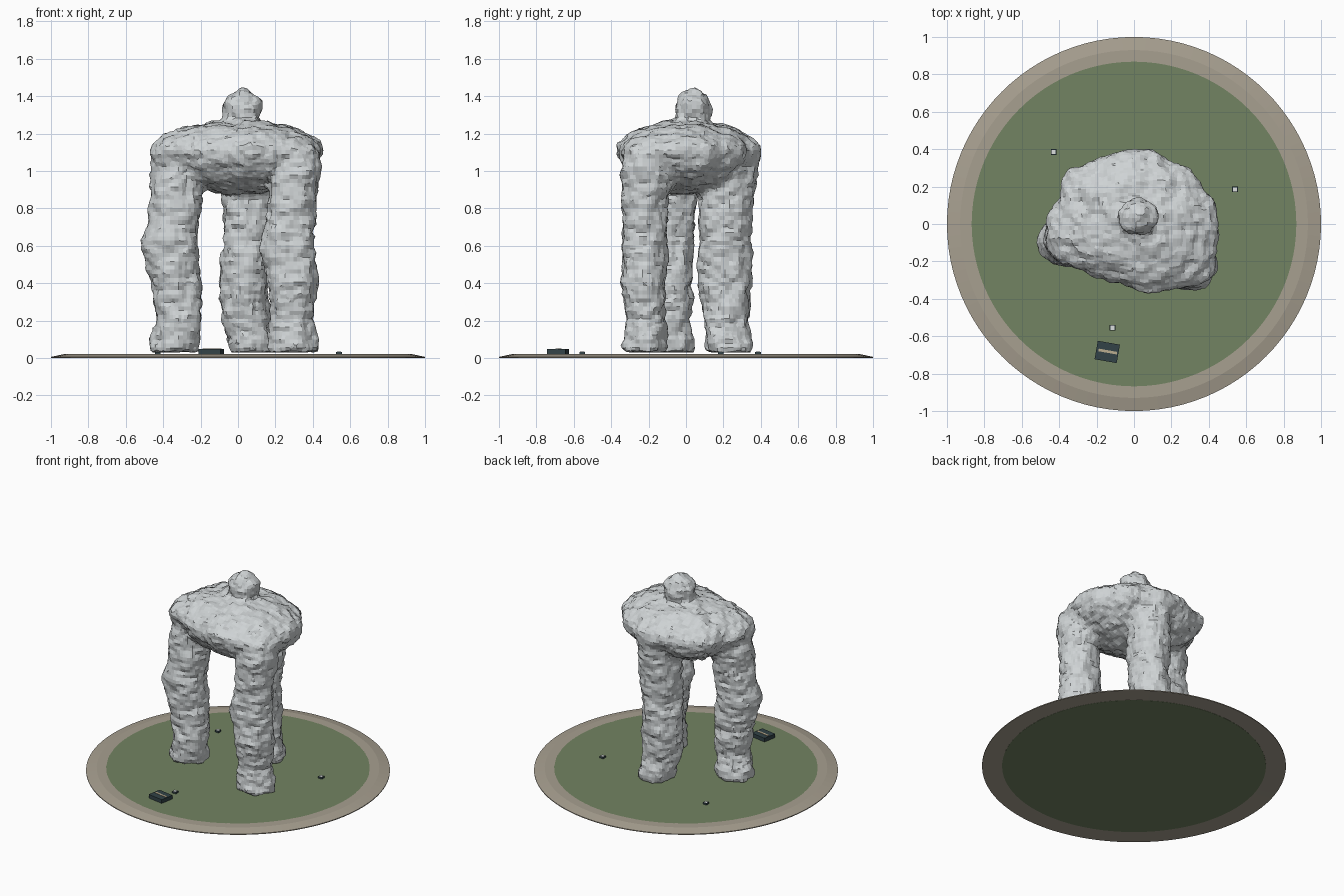
import bpy, bmesh, math
from mathutils import Vector, Matrix, noise

if "Cube" in bpy.data.objects:
    bpy.data.objects.remove(bpy.data.objects["Cube"])


def material(name, rgb):
    m = bpy.data.materials.new(name)
    m.diffuse_color = (*rgb, 1)
    m.use_nodes = True
    m.node_tree.nodes["Principled BSDF"].inputs["Base Color"].default_value = m.diffuse_color
    return m


ROCK = material("pale stone", (0.62, 0.65, 0.66))
GRASS = material("grass green", (0.17, 0.23, 0.122))
TAN = material("tan gravel", (0.39, 0.35, 0.28))
DARK = material("dark slate", (0.032, 0.055, 0.063))
LIGHT = material("pale glass", (0.72, 0.74, 0.74))
GOLD = material("plaque tan", (0.5, 0.42, 0.28))


def finish(name, bm, mat):
    bmesh.ops.recalc_face_normals(bm, faces=bm.faces)
    me = bpy.data.meshes.new(name)
    bm.to_mesh(me)
    bm.free()
    me.materials.append(mat)
    ob = bpy.data.objects.new(name, me)
    bpy.context.collection.objects.link(ob)
    return ob


def loft(bm, rings, cap=True):
    """Skin a list of rings (each a list of points)."""
    vs = [[bm.verts.new(p) for p in r] for r in rings]
    n = len(vs[0])
    for a, b in zip(vs, vs[1:]):
        for i in range(n):
            j = (i + 1) % n
            bm.faces.new((a[i], a[j], b[j], b[i]))
    if cap:
        bm.faces.new(vs[0][::-1])
        bm.faces.new(vs[-1])
    return vs


def circle(x, y, z, rx, ry=None, n=24):
    ry = ry or rx
    return [(x + rx * math.cos(2 * math.pi * i / n),
             y + ry * math.sin(2 * math.pi * i / n), z) for i in range(n)]


def box(name, x, y, z0, z1, sx, sy, mat, turn=0):
    bm = bmesh.new()
    bmesh.ops.create_cube(bm, size=1, matrix=Matrix.Translation((x, y, (z0 + z1) / 2))
                          @ Matrix.Rotation(turn, 4, 'Z')
                          @ Matrix.Diagonal((sx, sy, z1 - z0, 1)))
    return finish(name, bm, mat)


# ground disc and bevelled rim
bm = bmesh.new()
loft(bm, [circle(0, 0, z, 0.868, n=96) for z in (0.001, 0.021)])
finish("lawn", bm, GRASS)
bm = bmesh.new()
prof = [(0.866, 0.002), (0.866, 0.021), (0.93, 0.021), (1.0, 0.006), (1.0, 0.0), (0.866, 0.002)]
loft(bm, [circle(0, 0, z, r, n=96) for r, z in prof], cap=False)
bmesh.ops.remove_doubles(bm, verts=bm.verts, dist=1e-5)
finish("gravel_rim", bm, TAN)

# rough stone figure: three legs, slab body, knob head, fused by remeshing
bm = bmesh.new()
LEGS = [  # (z, x, y, rx, ry)
    [(0.03, -.34, -.08, .138, .12), (.1, -.335, -.08, .132, .115), (.2, -.315, -.09, .115, .11),
     (.4, -.33, -.085, .138, .12), (.6, -.365, -.09, .142, .13), (.8, -.335, -.08, .135, .13),
     (1.0, -.32, -.06, .14, .14), (1.12, -.3, -.05, .14, .14)],
    [(0.03, .30, -.22, .13, .113), (.1, .30, -.22, .127, .11), (.2, .285, -.215, .115, .1),
     (.4, .295, -.23, .125, .115), (.6, .262, -.225, .15, .12), (.8, .285, -.22, .125, .12),
     (1.0, .305, -.21, .135, .14), (1.12, .3, -.19, .13, .14)],
    [(0.03, .08, .23, .12, .122), (.1, .065, .23, .12, .12), (.2, .04, .215, .125, .12),
     (.4, .03, .21, .13, .14), (.6, .05, .205, .125, .14), (.8, .05, .21, .13, .145),
     (1.0, .06, .23, .14, .15), (1.12, .06, .22, .14, .15)],
]
for leg in LEGS:
    loft(bm, [circle(x, y, z, rx, ry) for z, x, y, rx, ry in leg])
outline = [(.46, -.04), (.45, .1), (.31, .28), (.08, .40), (-.1, .38), (-.37, .29), (-.40, .15),
           (-.46, .04), (-.48, -.08), (-.43, -.18), (-.2, -.29), (.08, -.37), (.33, -.33), (.43, -.2)]
layers = [(.885, .28), (.92, .52), (.97, .76), (1.03, .92), (1.09, 1), (1.14, .97),
          (1.19, .83), (1.23, .6), (1.255, .35), (1.265, .15)]
loft(bm, [[(x * s, y * s + .015 * (1 - s), z) for x, y in outline] for z, s in layers])
head = [(1.2, .08), (1.27, .085), (1.31, .1), (1.35, .1), (1.39, .08), (1.42, .045), (1.432, .015)]
loft(bm, [circle(.025, .04, z, r) for z, r in head])
stone = finish("stone_figure", bm, ROCK)
mod = stone.modifiers.new("fuse", 'REMESH')
mod.mode = 'VOXEL'
mod.voxel_size = 0.022
fused = bpy.data.meshes.new_from_object(
    stone.evaluated_get(bpy.context.evaluated_depsgraph_get()))
stone.modifiers.clear()

# soften joints, then chip the surface with noise
bm = bmesh.new()
bm.from_mesh(fused)
for _ in range(2):
    bmesh.ops.smooth_vert(bm, verts=bm.verts, factor=0.5,
                          use_axis_x=True, use_axis_y=True, use_axis_z=True)
bm.normal_update()
shift = []
for v in bm.verts:
    p = v.co
    d = (0.004 + 0.016 * noise.noise(p * 9)
         + 0.014 * noise.noise(Vector((p.x * 20, p.y * 20, p.z * 26)))
         + 0.006 * noise.noise(p * 55))
    shift.append(v.normal * d)
for v, s in zip(bm.verts, shift):
    v.co += s
    v.co.z = max(v.co.z, 0.03)
bm.to_mesh(fused)
bm.free()
for poly in fused.polygons:
    poly.use_smooth = False
stone.data = fused
if not fused.materials:
    fused.materials.append(ROCK)

# small ground lamps
for i, (x, y) in enumerate([(-.43, .385), (.54, .185), (-.115, -.555)]):
    box(f"lamp_base_{i}", x, y, 0.02, 0.033, .03, .03, DARK)
    box(f"lamp_lens_{i}", x, y, 0.033, 0.0345, .022, .022, LIGHT)

# plaque with a plain inlay strip
turn = math.radians(-10)
box("plaque", -.143, -.684, 0.02, 0.048, .12, .1, DARK, turn)
box("plaque_inlay", -.14, -.682, 0.048, 0.05, .1, .014, GOLD, turn)
